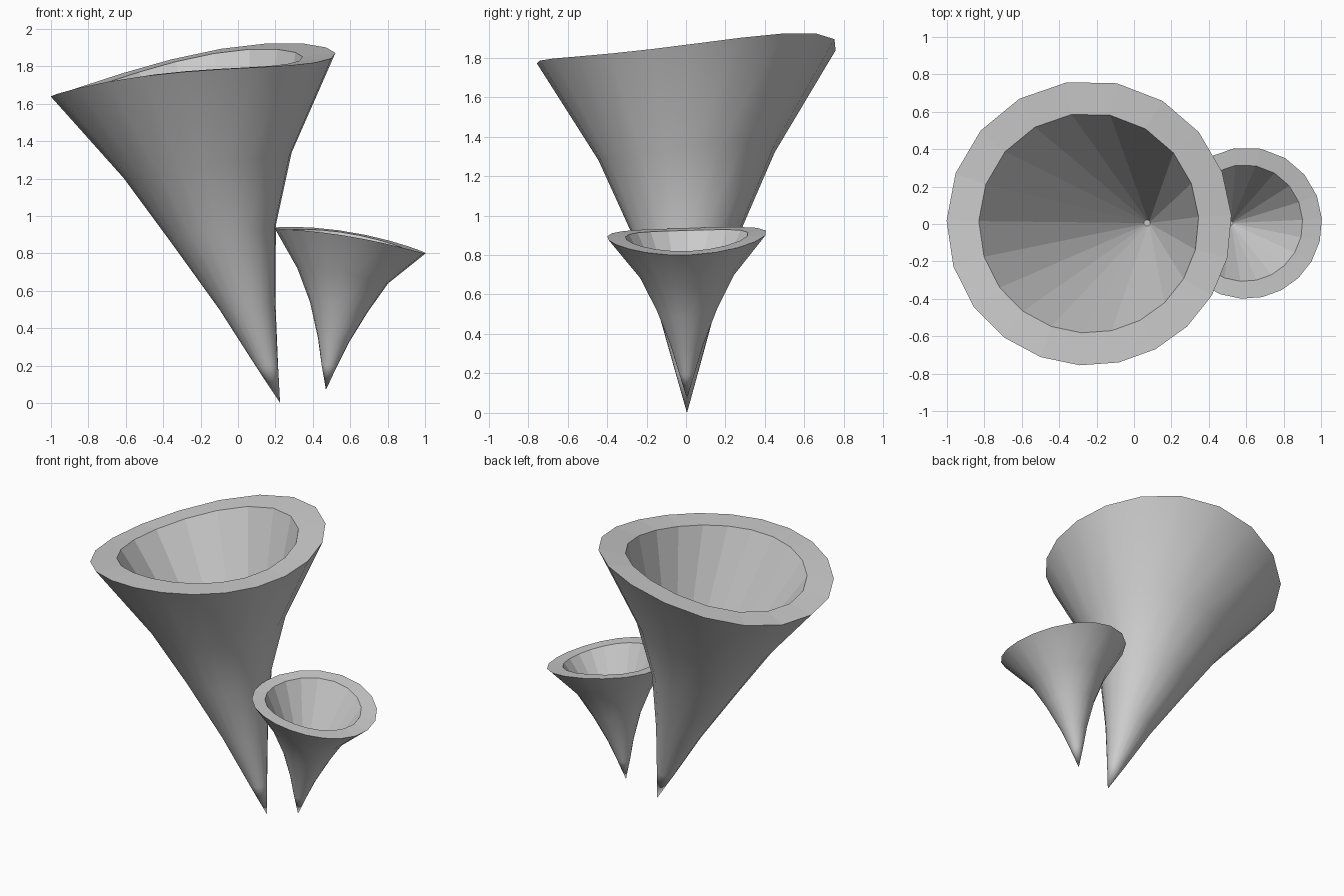
import bpy, bmesh
from math import sin, cos, radians

if "Cube" in bpy.data.objects:
    bpy.data.objects.remove(bpy.data.objects["Cube"])

SIDES = 20


def ring(bm, cx, cz, r, rim_r, wave):
    """Slightly wavy, tilted ring; the waviness scales with the radius."""
    k = r / rim_r
    verts = []
    for i in range(SIDES):
        p = radians(180 + 360 / SIDES * i)
        t = p - radians(7.5 + 7.5 * cos(p - radians(30)))
        z = cz + k * (wave[0] * cos(t) + wave[1] * sin(t)
                      + wave[2] * cos(2 * t) + wave[3] * sin(2 * t))
        verts.append(bm.verts.new((cx + r * cos(t), 0.005 + r * sin(t), z)))
    return verts


def bridge(bm, a, b, smooth):
    for i in range(SIDES):
        j = (i + 1) % SIDES
        f = bm.faces.new((a[i], a[j], b[j], b[i]))
        f.smooth = smooth


def funnel(name, tip, outer, inner, wave):
    """Outer skin from tip to rim, flat lip, then a straight-walled hollow."""
    bm = bmesh.new()
    rim_r = outer[-1][2]
    rings = [ring(bm, *o, rim_r, wave) for o in outer]
    # pointed foot
    point = bm.verts.new((tip[0], 0.005, tip[1]))
    for i in range(SIDES):
        bm.faces.new((point, rings[0][(i + 1) % SIDES], rings[0][i])).smooth = True
    # outer skin
    for a, b in zip(rings, rings[1:]):
        bridge(bm, a, b, True)
    # lip and hollow
    cup = [ring(bm, *o, rim_r, wave) for o in inner]
    bridge(bm, rings[-1], cup[0], False)
    bridge(bm, cup[0], cup[1], False)
    bm.faces.new(cup[1])
    bmesh.ops.recalc_face_normals(bm, faces=bm.faces)
    # keep the lip edges crisp
    for f in bm.faces:
        for e in f.edges:
            if any(not g.smooth for g in e.link_faces):
                e.smooth = False
    me = bpy.data.meshes.new(name)
    bm.to_mesh(me)
    bm.free()
    ob = bpy.data.objects.new(name, me)
    bpy.context.collection.objects.link(ob)


# rings are (centre x, centre z, radius)
funnel("large_funnel", (0.225, 0.0),
       [(0.157, 0.20, 0.057), (0.05, 0.53, 0.15), (-0.08, 0.92, 0.283),
        (-0.162, 1.29, 0.45), (-0.24, 1.786, 0.762)],
       [(-0.242, 1.786, 0.588), (0.07, 0.48, 0.017)],
       (0.113, 0.045, -0.0335, 0.027))

funnel("small_funnel", (0.47, 0.07),
       [(0.487, 0.20, 0.04), (0.51, 0.34, 0.083), (0.54, 0.52, 0.155),
        (0.56, 0.69, 0.243), (0.60, 0.885, 0.405)],
       [(0.59, 0.885, 0.312), (0.52, 0.34, 0.01)],
       (-0.068, 0.012, -0.017, 0.0))
